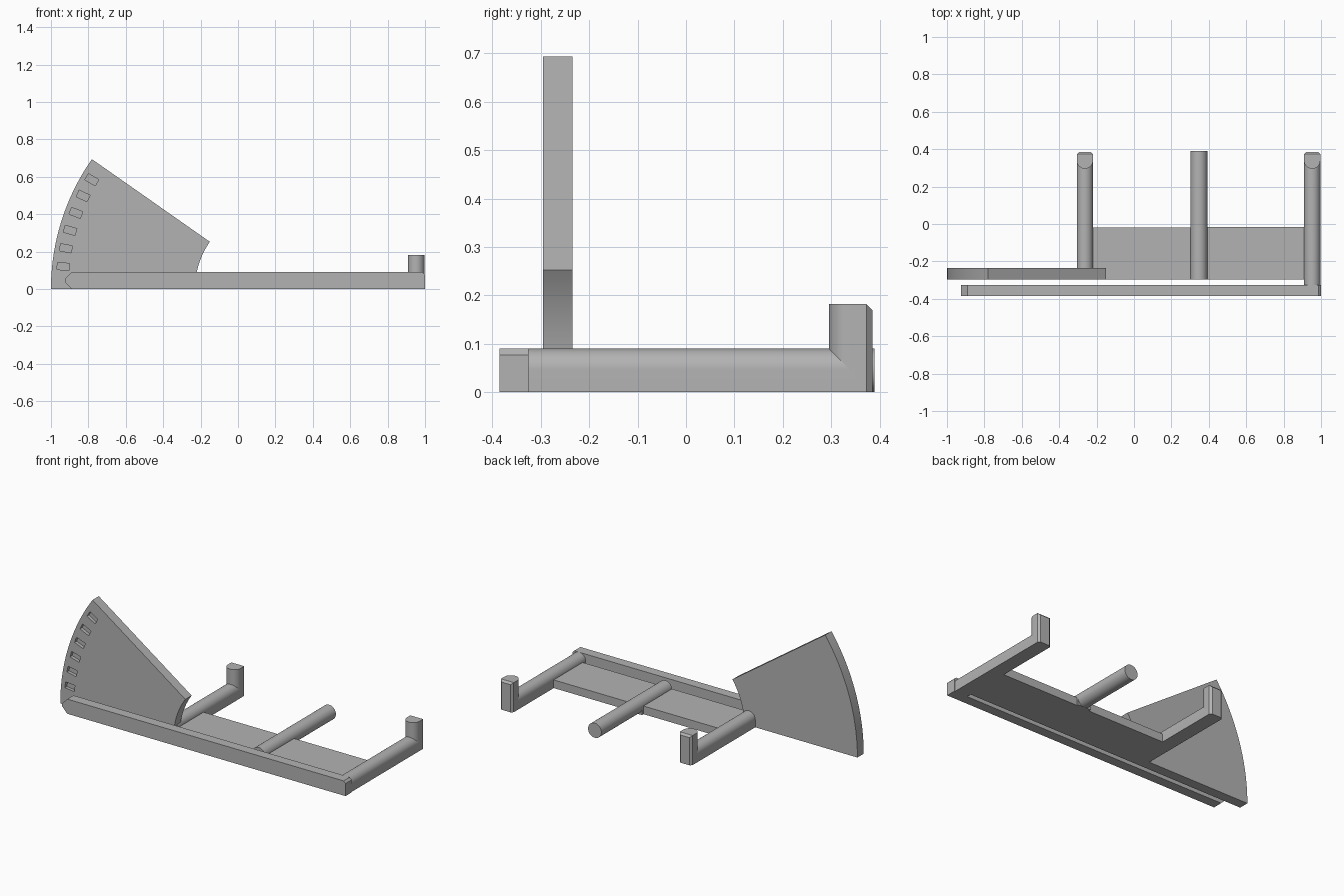
import bpy, bmesh, math

if "Cube" in bpy.data.objects:
    bpy.data.objects.remove(bpy.data.objects["Cube"])

grey = bpy.data.materials.new("plain grey")
grey.diffuse_color = (0.45, 0.45, 0.45, 1)
grey.use_nodes = True
grey.node_tree.nodes["Principled BSDF"].inputs["Base Color"].default_value = grey.diffuse_color


def prism(name, pts, axis, lo, hi):
    """Extrude a 2D outline: axis 'y' takes (x, z) points, axis 'z' takes (x, y)."""
    bm = bmesh.new()
    place = (lambda p, d: (p[0], d, p[1])) if axis == 'y' else (lambda p, d: (p[0], p[1], d))
    a = [bm.verts.new(place(p, lo)) for p in pts]
    b = [bm.verts.new(place(p, hi)) for p in pts]
    bm.faces.new(a)
    bm.faces.new(b)
    for i in range(len(pts)):
        j = (i + 1) % len(pts)
        bm.faces.new((a[i], a[j], b[j], b[i]))
    bmesh.ops.recalc_face_normals(bm, faces=bm.faces)
    me = bpy.data.meshes.new(name)
    bm.to_mesh(me)
    bm.free()
    ob = bpy.data.objects.new(name, me)
    bpy.context.collection.objects.link(ob)
    me.materials.append(grey)
    return ob


def smooth(ob):
    bpy.ops.object.select_all(action='DESELECT')
    ob.select_set(True)
    bpy.context.view_layer.objects.active = ob
    bpy.ops.object.shade_smooth_by_angle(angle=math.radians(30))


def arc(cx, cy, r, a0, a1, n):
    return [(cx + r * math.cos(math.radians(a0 + (a1 - a0) * i / n)),
             cy + r * math.sin(math.radians(a0 + (a1 - a0) * i / n))) for i in range(n + 1)]


def rect(x0, x1, y0, y1):
    return [(x0, y0), (x1, y0), (x1, y1), (x0, y1)]


# Dial sector with recessed tick marks
PX, R_OUT, R_IN = 0.21, 1.21, 0.44
dial = prism("dial_sector", arc(PX, 0, R_OUT, 180, 145, 24) + arc(PX, 0, R_IN, 145, 180, 12),
             'y', -0.296, -0.235)
for i in range(6):
    t = math.radians(174 - 4.9 * i)
    c, s = math.cos(t), math.sin(t)
    pts = [(PX + (1.151 + u) * c - v * s, (1.151 + u) * s + v * c)
           for u, v in rect(-0.032, 0.032, -0.019, 0.019)]
    cutter = prism(f"tick_cutter_{i + 1}", pts, 'y', -0.32, -0.276)
    cutter.hide_render = True
    cutter.hide_set(True)
    cut = dial.modifiers.new("tick", 'BOOLEAN')
    cut.operation, cut.object, cut.solver = 'DIFFERENCE', cutter, 'EXACT'
smooth(dial)

# Pointer bar with a pointed left end
prism("pointer_bar", [(-0.925, 0.036), (-0.89, 0), (1, 0), (1, 0.077), (0.987, 0.09),
                      (-0.89, 0.09), (-0.925, 0.054)], 'y', -0.385, -0.325)

# Thin base slabs either side of the middle rod
prism("left_slab", rect(-0.26, 0.347, -0.296, -0.02), 'z', 0, 0.05)
prism("right_slab", rect(0.347, 0.95, -0.296, -0.015), 'z', 0, 0.05)

# Middle rod with its square seat
smooth(prism("middle_rod", arc(0.347, 0.045, 0.045, 0, 352.5, 47), 'y', -0.296, 0.39))
prism("rod_seat", rect(0.303, 0.391, -0.296, -0.005), 'z', 0, 0.05)

# Round-topped arms, each ending in an upright post
for side, cx, y0 in (("left", -0.2625, -0.27), ("right", 0.9525, -0.335)):
    r = 0.0435
    arm = [(cx - r, 0), (cx + r, 0)] + arc(cx, 0.0465, r, 0, 180, 24)
    smooth(prism(side + "_arm", arm, 'y', y0, 0.35))
    post = arc(cx, 0.339, r, 180, 360, 24) + [(cx + r, 0.373), (cx + r - 0.012, 0.385),
                                              (cx - r + 0.012, 0.385), (cx - r, 0.373)]
    ob = prism(side + "_post", post, 'z', 0, 0.182)
    # Slope the rear top edge
    bm = bmesh.new()
    bm.from_mesh(ob.data)
    bmesh.ops.bisect_plane(bm, geom=bm.verts[:] + bm.edges[:] + bm.faces[:],
                           plane_co=(0, 0.373, 0.182), plane_no=(0, 1, 1), clear_outer=True)
    bmesh.ops.holes_fill(bm, edges=[e for e in bm.edges if e.is_boundary])
    bmesh.ops.recalc_face_normals(bm, faces=bm.faces)
    bm.to_mesh(ob.data)
    bm.free()
    smooth(ob)
